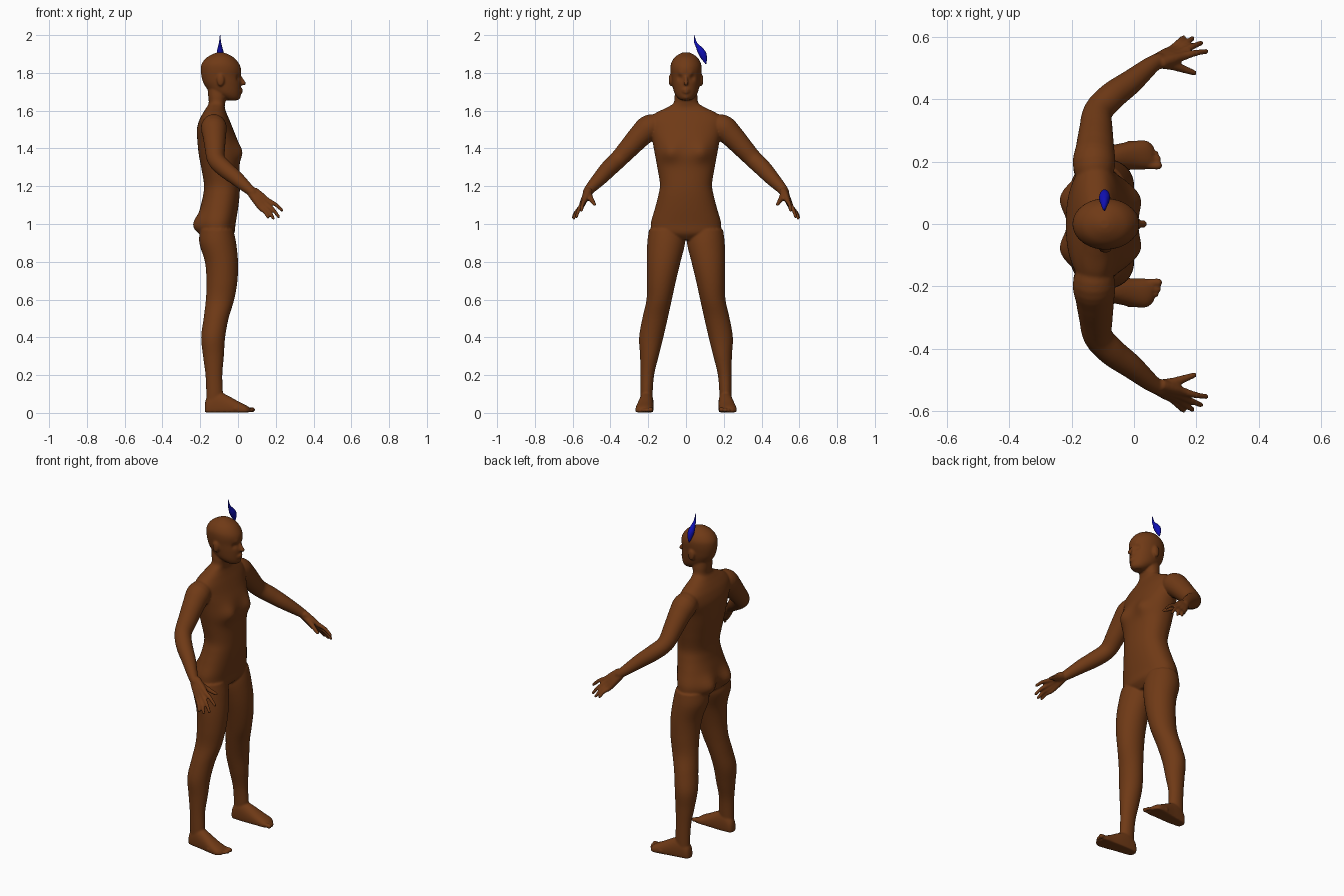
import bpy, bmesh, math
from mathutils import Vector, Matrix


def smooth_rows(rows, k=5):
    """Catmull-Rom interpolation between rows of numbers."""
    out = []
    for i in range(len(rows) - 1):
        quad = [rows[max(i - 1, 0)], rows[i], rows[i + 1], rows[min(i + 2, len(rows) - 1)]]
        for j in range(k):
            t = j / k
            out.append([0.5 * (2 * b + (c - a) * t + (2 * a - 5 * b + 4 * c - d) * t * t
                               + (3 * b - a - 3 * c + d) * t ** 3) for a, b, c, d in zip(*quad)])
    out.append(list(rows[-1]))
    return out


def loft(bm, rings):
    loops = [[bm.verts.new(p) for p in ring] for ring in rings]
    n = len(loops[0])
    for a, b in zip(loops, loops[1:]):
        for i in range(n):
            bm.faces.new((a[i], a[(i + 1) % n], b[(i + 1) % n], b[i]))
    bm.faces.new(loops[0])
    bm.faces.new(loops[-1])


def oval(n, e=2.0):
    """Unit superellipse points."""
    pts = []
    for i in range(n):
        c, s = math.cos(2 * math.pi * i / n), math.sin(2 * math.pi * i / n)
        pts.append((math.copysign(abs(c) ** (2 / e), c), math.copysign(abs(s) ** (2 / e), s)))
    return pts


def column(bm, rows, side=1, e=2.0, n=48):
    """Upright form: rows of z, front x, back x, centre y, half width."""
    loft(bm, [[Vector(((f + b) / 2 + (f - b) / 2 * u, side * (y + w * v), z)) for u, v in oval(n, e)]
              for z, f, b, y, w in smooth_rows(rows)])


def tube(bm, rows, side=1, n=20):
    """Round limb along a path: rows of x, y, z, radius."""
    rows = smooth_rows(rows, 4)
    pts = [Vector(r[:3]) for r in rows]
    rad = [r[3] for r in rows]
    end = (pts[-1] - pts[-2]).normalized()
    for grow, shrink in ((0.6, 0.8), (0.35, 0.4)):
        pts.append(pts[-1] + end * rad[len(rows) - 1] * grow)
        rad.append(rad[len(rows) - 1] * shrink)
    rings = []
    for i, (p, r) in enumerate(zip(pts, rad)):
        t = pts[min(i + 1, len(pts) - 1)] - pts[max(i - 1, 0)]
        u = t.cross(Vector((0.2, 1, 1))).normalized()
        v = u.cross(t).normalized()
        rings.append([Vector((q.x, side * q.y, q.z)) for q in
                      (p + u * r * a + v * r * b for a, b in oval(n))])
    loft(bm, rings)


def ball(bm, pos, size):
    bmesh.ops.create_uvsphere(bm, u_segments=20, v_segments=12, radius=1,
                              matrix=Matrix.Translation(pos) @ Matrix.Diagonal((*size, 1)))


def bump(bm, pos, radius, push):
    pos, push = Vector(pos), Vector(push)
    for v in bm.verts:
        d = (v.co - pos).length / radius
        if d < 3:
            v.co += push * math.exp(-d * d)


def finish(bm, name, color):
    bmesh.ops.recalc_face_normals(bm, faces=bm.faces[:])
    mesh = bpy.data.meshes.new(name)
    bm.to_mesh(mesh)
    bm.free()
    for p in mesh.polygons:
        p.use_smooth = True
    ob = bpy.data.objects.new(name, mesh)
    bpy.context.collection.objects.link(ob)
    mat = bpy.data.materials.new(name + "_color")
    mat.diffuse_color = (*color, 1)
    mesh.materials.append(mat)
    return ob


body = bmesh.new()

# torso and neck
column(body, [(.915, -.05, -.15, 0, .06), (.95, -.02, -.195, 0, .17), (1.0, -.013, -.21, 0, .186),
              (1.08, 0, -.2, 0, .165), (1.15, .008, -.185, 0, .147), (1.21, .01, -.18, 0, .138),
              (1.3, .008, -.195, 0, .152), (1.37, .012, -.208, 0, .165), (1.44, -.002, -.215, 0, .178),
              (1.5, -.025, -.218, 0, .195), (1.55, -.045, -.205, 0, .2), (1.585, -.06, -.187, 0, .165),
              (1.615, -.07, -.168, 0, .105), (1.64, -.068, -.155, 0, .066), (1.68, -.06, -.158, 0, .06),
              (1.72, -.06, -.16, 0, .055)], e=2.25, n=64)
# head
column(body, [(1.655, -.005, -.06, 0, .025), (1.667, .008, -.09, 0, .043), (1.695, .014, -.145, 0, .062),
              (1.74, .016, -.18, 0, .073), (1.78, .014, -.193, 0, .078), (1.82, .016, -.197, 0, .082),
              (1.85, .005, -.191, 0, .079), (1.88, -.02, -.167, 0, .062), (1.9, -.055, -.132, 0, .036),
              (1.909, -.082, -.108, 0, .014)], n=64)

# body and face relief
bump(body, (-.21, 0, .97), .03, (.02, 0, 0))
bump(body, (.012, 0, 1.668), .016, (.005, 0, 0))
for s in (1, -1):
    bump(body, (0, s * .085, 1.385), .05, (.022, 0, -.003))
    bump(body, (-.195, s * .085, .995), .06, (-.036, 0, 0))
    bump(body, (.005, s * .034, 1.774), .014, (-.012, 0, 0))
    bump(body, (.01, s * .03, 1.797), .013, (.005, 0, 0))

# nose and lips
tube(body, [(.008, 0, 1.787, .007), (.022, 0, 1.76, .01), (.029, 0, 1.746, .013)])
tube(body, [(.002, -.026, 1.706, .005), (.018, 0, 1.711, .008), (.002, .026, 1.706, .005)])
tube(body, [(.002, -.024, 1.702, .005), (.017, 0, 1.698, .008), (.002, .024, 1.702, .005)])

fingers = [  # knuckle and tip
    ((.158, .537, 1.125), (.232, .553, 1.073)), ((.148, .548, 1.108), (.215, .58, 1.038)),
    ((.136, .556, 1.093), (.187, .594, 1.03)), ((.122, .56, 1.082), (.158, .597, 1.036))]
toes = [(.078, .187, .013), (.078, .209, .01), (.07, .226, .009), (.057, .242, .009), (.041, .256, .009)]

for s in (1, -1):
    ball(body, (-.092, s * .081, 1.762), (.02, .011, .033))
    # leg
    column(body, [(.07, -.085, -.168, .209, .031), (.1, -.08, -.168, .209, .032), (.2, -.083, -.172, .205, .036),
                  (.3, -.075, -.185, .194, .049), (.4, -.068, -.195, .184, .064), (.5, -.05, -.182, .164, .067),
                  (.6, -.02, -.17, .142, .067), (.7, -.003, -.167, .13, .077), (.8, 0, -.175, .118, .089),
                  (.9, -.01, -.205, .105, .1), (.97, -.025, -.2, .103, .093)], side=s)
    # foot
    foot = smooth_rows([(-.176, .206, .012, .045), (-.165, .206, .028, .08), (-.125, .208, .036, .118),
                        (-.07, .212, .041, .1), (0, .22, .046, .062), (.04, .221, .046, .042),
                        (.06, .216, .036, .03)])
    loft(body, [[Vector((x, s * (y + w * u), max(.003, h * (.35 + .65 * v)))) for u, v in oval(32, 2.2)]
                for x, y, w, h in foot])
    for x, y, r in toes:
        tube(body, [(x - .06, y + .004, .022, r), (x - .02, y, .019, r * .9), (x, y, .004 + r, r)], s)
    # arm
    tube(body, [(-.125, .12, 1.53, .05), (-.128, .19, 1.512, .068), (-.125, .24, 1.47, .062),
                (-.122, .3, 1.405, .054), (-.115, .36, 1.34, .047), (-.07, .41, 1.292, .045),
                (-.01, .455, 1.243, .039), (.05, .505, 1.19, .029), (.078, .524, 1.166, .024)], s, 32)
    # hand
    for i, (k, t) in enumerate(fingers):
        k, t = Vector(k), Vector(t)
        w = Vector((.078, .52, 1.168)) + (k - Vector((.141, .55, 1.102))) * .4
        m = k.lerp(t, .5) + Vector((.003, .003, .005))
        tube(body, [(*w, .02), (*w.lerp(k, .5), .018), (*k, .0135), (*m, .0105), (*t, .0085)], s)
    tube(body, [(.08, .518, 1.165, .02), (.125, .508, 1.14, .016), (.165, .494, 1.118, .012),
                (.193, .484, 1.103, .009)], s)

# one continuous skin
skin = finish(body, "body", (.16, .042, .008))
fuse = skin.modifiers.new("fuse", "REMESH")
fuse.mode = "VOXEL"
fuse.voxel_size = .0055
fuse.use_smooth_shade = True
relax = skin.modifiers.new("relax", "SMOOTH")
relax.factor = .5
relax.iterations = 4

# feather above the head
bm = bmesh.new()
column(bm, [(1.848, -.092, -.096, .105, .003), (1.88, -.08, -.108, .094, .017), (1.91, -.077, -.112, .083, .022),
            (1.935, -.083, -.107, .069, .016), (1.96, -.089, -.101, .051, .008), (2.0, -.094, -.096, .043, .001)],
       n=20)
finish(bm, "feather", (.005, .005, .45))
